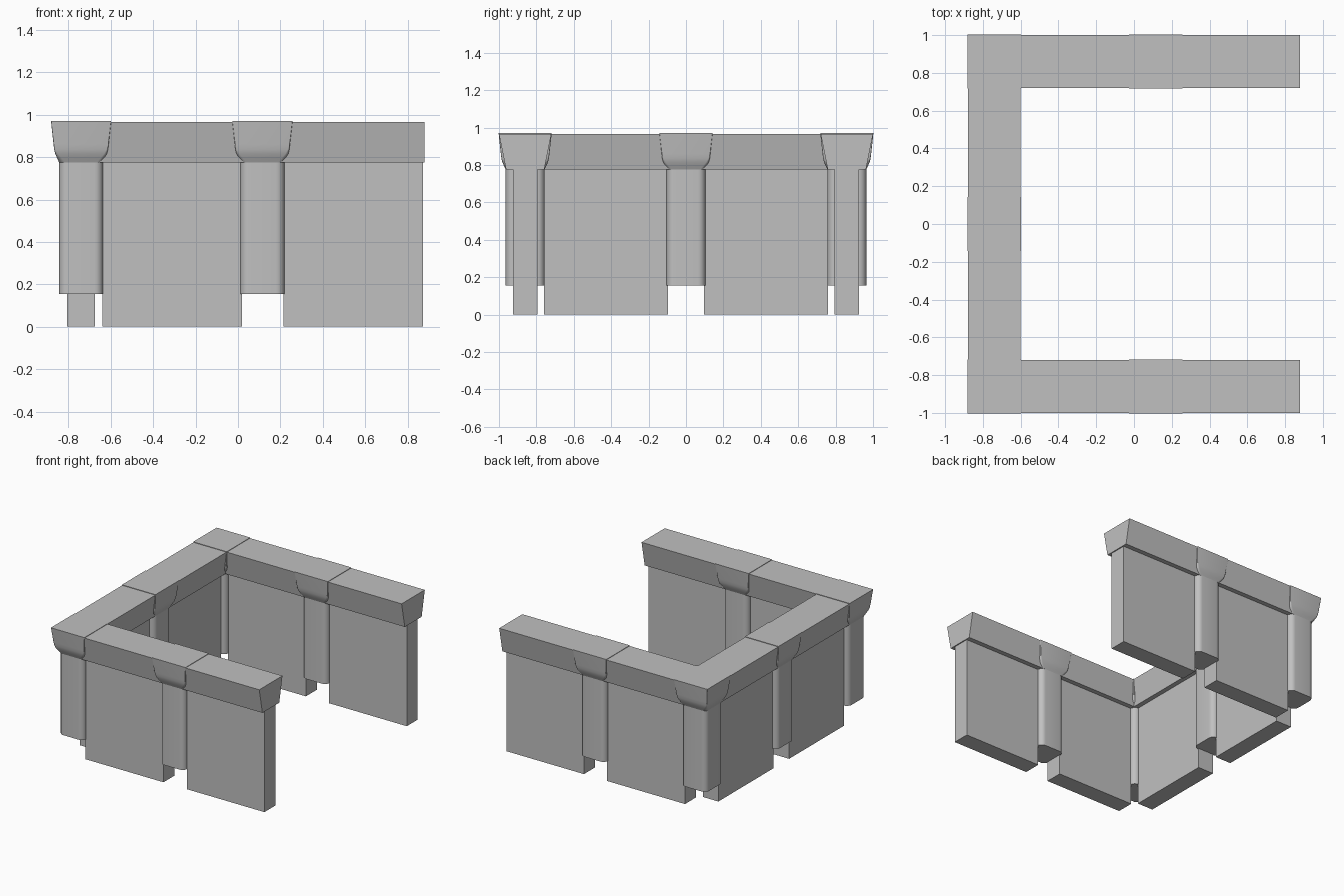
import bpy, bmesh, math

default = bpy.data.objects.get("Cube")
if default:
    bpy.data.objects.remove(default, do_unlink=True)

# Plain grey stone
stone = bpy.data.materials.new("grey_stone")
stone.use_nodes = True
colour = (0.53, 0.53, 0.53, 1)
stone.diffuse_color = colour
stone.node_tree.nodes["Principled BSDF"].inputs["Base Color"].default_value = colour

WING = 0.86       # distance of the wing centre lines from y = 0
SIDE = -0.74      # centre line of the side wall
MID = 0.115       # middle pillar of each wing
SPRING = 0.775    # height where walls meet the coping


def loft(name, rings, centre=(0, 0), smooth=False):
    """Skin a stack of equal-sized closed rings of points and cap both ends."""
    bm = bmesh.new()
    loops = [[bm.verts.new(p) for p in ring] for ring in rings]
    n = len(loops[0])
    for low, high in zip(loops, loops[1:]):
        for i in range(n):
            j = (i + 1) % n
            bm.faces.new((low[i], low[j], high[j], high[i]))
    bm.faces.new(loops[0][::-1])
    bm.faces.new(loops[-1])
    bmesh.ops.recalc_face_normals(bm, faces=bm.faces)
    mesh = bpy.data.meshes.new(name)
    bm.to_mesh(mesh)
    bm.free()
    obj = bpy.data.objects.new(name, mesh)
    obj.location = (*centre, 0)
    mesh.materials.append(stone)
    bpy.context.collection.objects.link(obj)
    if smooth:
        bpy.ops.object.select_all(action="DESELECT")
        obj.select_set(True)
        bpy.context.view_layer.objects.active = obj
        bpy.ops.object.shade_smooth_by_angle(angle=math.radians(35))
    return obj


def rectangle(x0, x1, y0, y1, z):
    return [(x0, y0, z), (x1, y0, z), (x1, y1, z), (x0, y1, z)]


def rounded_square(half, radius, z, steps=6):
    ring = []
    for corner in range(4):
        middle = math.pi / 4 + corner * math.pi / 2
        cx = math.copysign(half - radius, math.cos(middle))
        cy = math.copysign(half - radius, math.sin(middle))
        for s in range(steps + 1):
            a = (corner + s / steps) * math.pi / 2
            ring.append((cx + radius * math.cos(a), cy + radius * math.sin(a), z))
    return ring


def wall(name, along_x, line, start, end):
    """Thin upright panel on a centre line."""
    t = 0.066
    box = (start, end, line - t, line + t) if along_x else (line - t, line + t, start, end)
    loft(name, [rectangle(*box, z) for z in (0, SPRING + 0.02)])


def coping(name, along_x, line, start, end):
    """Beam with a trapezoid section that widens upward."""
    rings = []
    for half, z in ((0.102, SPRING), (0.14, 0.966)):
        box = (start, end, line - half, line + half) if along_x else (line - half, line + half, start, end)
        rings.append(rectangle(*box, z))
    loft(name, rings)


def pillar(name, x, y):
    """Round-cornered shaft that stops above the ground, with a flared capital."""
    shaft = [rounded_square(0.104, 0.04, z) for z in (0.155, SPRING + 0.005)]
    loft(name + "_shaft", shaft, (x, y), True)
    flare = [(0.104, 0.03, SPRING), (0.113, 0.022, 0.795), (0.122, 0.014, 0.815),
             (0.127, 0.008, 0.835), (0.13, 0.004, 0.86), (0.142, 0.002, 0.97)]
    loft(name + "_capital", [rounded_square(*f) for f in flare], (x, y), True)


# Front and back wings
for side, sign in (("front", -1), ("back", 1)):
    y = sign * WING
    wall(side + "_outer_wall", True, y, 0.215, 0.872)
    wall(side + "_inner_wall", True, y, -0.64, 0.018)
    coping(side + "_coping", True, y, SIDE, 0.88)
    pillar(side + "_corner_pillar", SIDE, y)
    pillar(side + "_middle_pillar", MID, y)

    # Half of the side wall next to this wing
    near, far = sorted((sign * 0.095, sign * 0.76))
    wall(side + "_side_wall", False, SIDE, near, far)

# Side wall coping and its middle pillar
coping("side_coping", False, SIDE, -WING, WING)
pillar("side_middle_pillar", SIDE, 0)
